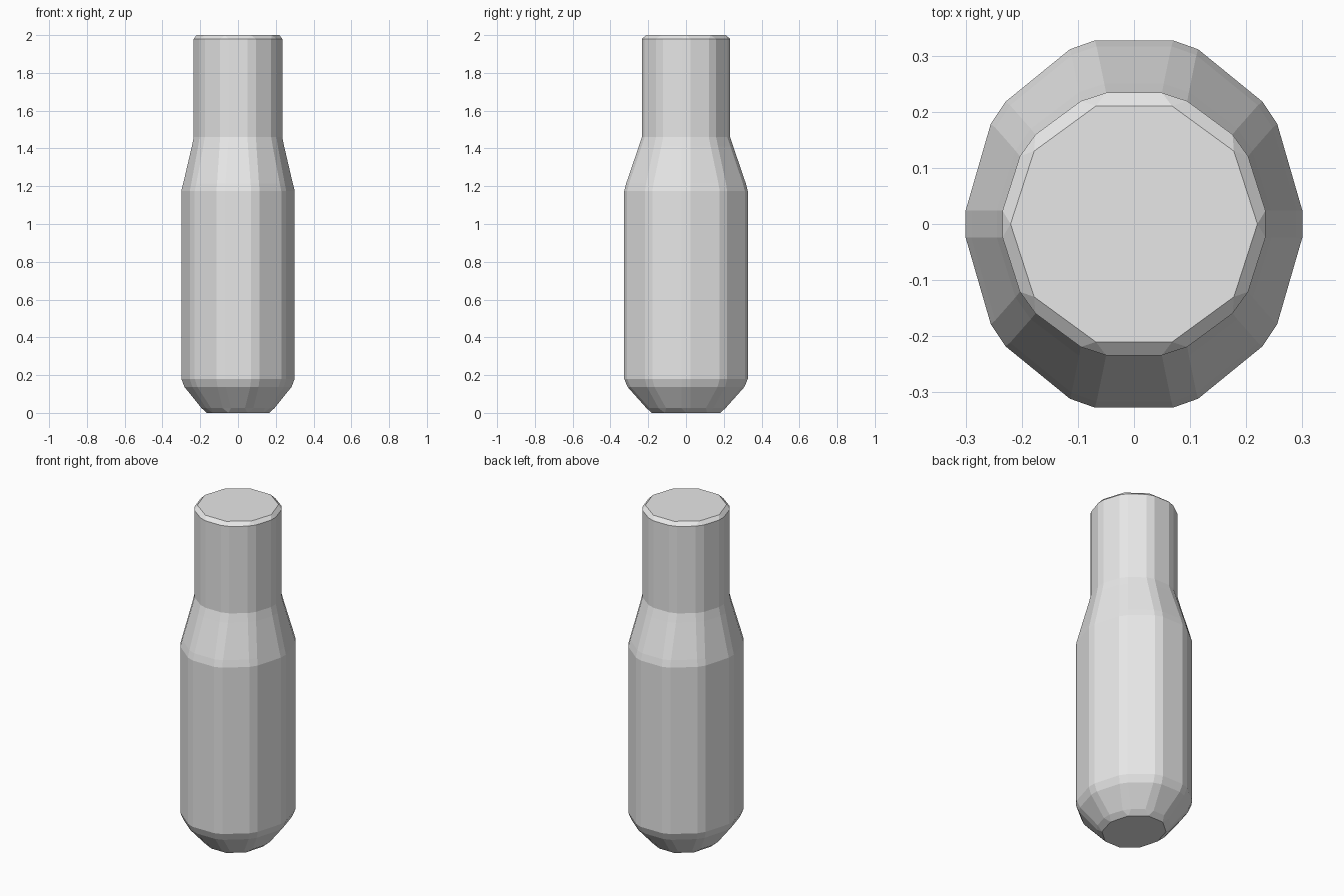
import bpy
import bmesh
from math import cos, sin, tau
from mathutils import Vector

default_cube = bpy.data.objects.get("Cube")
if default_cube:
    bpy.data.objects.remove(default_cube, do_unlink=True)

SIDES = 10

# Cross-sections from bottom to top: height, x radius, y radius, corner cut
SECTIONS = [
    (0.00, 0.165, 0.19, 0),
    (0.025, 0.20, 0.22, 0.025),
    (0.137, 0.29, 0.325, 0.025),
    (0.18, 0.307, 0.344, 0.025),
    (1.175, 0.307, 0.344, 0.025),
    (1.215, 0.297, 0.333, 0.025),
    (1.41, 0.252, 0.263, 0.025),
    (1.46, 0.242, 0.246, 0.025),
    (1.98, 0.242, 0.246, 0.025),
    (2.00, 0.22, 0.221, 0),
]


def section_ring(bm, z, rx, ry, cut):
    """Ten-sided ring whose corners are each cut into a short edge."""
    corners = [Vector((rx * cos(tau * i / SIDES), ry * sin(tau * i / SIDES), z))
               for i in range(SIDES)]
    ring = []
    for i, corner in enumerate(corners):
        for neighbour in (corners[i - 1], corners[(i + 1) % SIDES]):
            step = (neighbour - corner).normalized() * cut
            ring.append(bm.verts.new(corner + step))
    return ring


# Plain grey finish
grey = bpy.data.materials.new("light grey")
grey.use_nodes = True
colour = (0.8, 0.8, 0.8, 1)
grey.diffuse_color = colour
grey.node_tree.nodes["Principled BSDF"].inputs["Base Color"].default_value = colour

# Body: bridge the sections, close both ends, merge the uncut corners
bm = bmesh.new()
rings = [section_ring(bm, *section) for section in SECTIONS]
for low, high in zip(rings, rings[1:]):
    for i in range(len(low)):
        j = (i + 1) % len(low)
        bm.faces.new((low[i], low[j], high[j], high[i]))
bm.faces.new(rings[0][::-1])
bm.faces.new(rings[-1])
bmesh.ops.remove_doubles(bm, verts=bm.verts[:], dist=0.0005)
bmesh.ops.recalc_face_normals(bm, faces=bm.faces[:])

mesh = bpy.data.meshes.new("bottle_body")
bm.to_mesh(mesh)
bm.free()
mesh.materials.append(grey)
body = bpy.data.objects.new("bottle_body", mesh)
bpy.context.scene.collection.objects.link(body)
